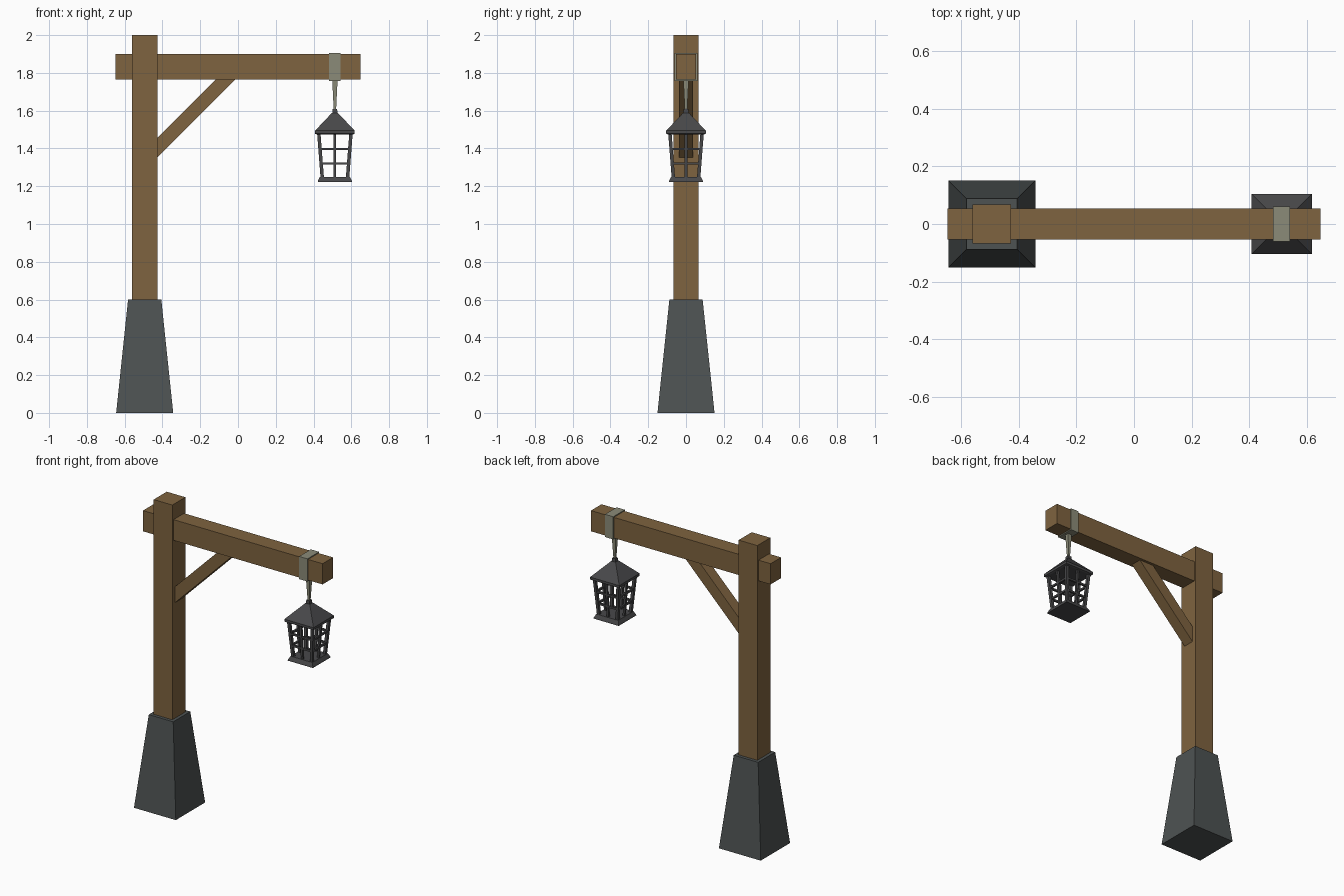
import bpy, bmesh
from mathutils import Vector

if "Cube" in bpy.data.objects:
    bpy.data.objects.remove(bpy.data.objects["Cube"])


def material(name, rgb):
    m = bpy.data.materials.new(name)
    m.diffuse_color = (*rgb, 1)
    m.use_nodes = True
    m.node_tree.nodes["Principled BSDF"].inputs["Base Color"].default_value = m.diffuse_color
    return m


wood = material("wood", (0.21, 0.125, 0.05))
stone = material("stone", (0.075, 0.085, 0.085))
iron = material("dark_iron", (0.065, 0.065, 0.068))
steel = material("pale_steel", (0.26, 0.26, 0.19))


def finish(name, bm, mat):
    bmesh.ops.recalc_face_normals(bm, faces=bm.faces)
    me = bpy.data.meshes.new(name)
    bm.to_mesh(me)
    bm.free()
    me.materials.append(mat)
    ob = bpy.data.objects.new(name, me)
    bpy.context.collection.objects.link(ob)
    return ob


def stack(name, cx, sections, mat):
    """Closed solid from rectangular sections (z, half x, half y)."""
    bm = bmesh.new()
    rings = [[bm.verts.new((cx + sx * hx, sy * hy, z))
              for sx, sy in ((-1, -1), (1, -1), (1, 1), (-1, 1))]
             for z, hx, hy in sections]
    for a, b in zip(rings, rings[1:]):
        for i in range(4):
            j = (i + 1) % 4
            bm.faces.new((a[i], a[j], b[j], b[i]))
    bm.faces.new(rings[0])
    bm.faces.new(rings[-1])
    return finish(name, bm, mat)


def bar(name, start, end, w, mat):
    """Square bar between two points, with axis-aligned cross-section."""
    a, b = Vector(start), Vector(end)
    d = b - a
    k = max(range(3), key=lambda i: abs(d[i]))
    u, v = [Vector([w if i == n else 0 for i in range(3)]) for n in range(3) if n != k]
    bm = bmesh.new()
    r = [[bm.verts.new(p + u * s + v * t) for s, t in ((-1, -1), (1, -1), (1, 1), (-1, 1))]
         for p in (a, b)]
    for i in range(4):
        j = (i + 1) % 4
        bm.faces.new((r[0][i], r[0][j], r[1][j], r[1][i]))
    bm.faces.new(r[0])
    bm.faces.new(r[1])
    return finish(name, bm, mat)


# Post, footing and cross beam
PX, LX = -0.494, 0.513
stack("footing", PX, [(0, 0.151, 0.151), (0.6, 0.088, 0.088)], stone)
stack("post", PX, [(0.59, 0.067, 0.067), (2.0, 0.067, 0.067)], wood)
stack("beam", 0, [(1.765, 0.648, 0.054), (1.9, 0.648, 0.054)], wood)

# Diagonal brace cut flush to the post and the beam
bm = bmesh.new()
face = bm.faces.new([bm.verts.new((x, -0.037, z)) for x, z in
                     ((-0.43, 1.35), (-0.013, 1.767), (-0.117, 1.767), (-0.43, 1.454))])
ext = bmesh.ops.extrude_face_region(bm, geom=[face])["geom"]
bmesh.ops.translate(bm, vec=(0, 0.074, 0),
                    verts=[g for g in ext if isinstance(g, bmesh.types.BMVert)])
finish("brace", bm, wood)

# Strap round the beam and tapered hanger
stack("strap", LX, [(1.758, 0.03, 0.06), (1.906, 0.03, 0.06)], steel)
stack("hanger", LX, [(1.6, 0.006, 0.006), (1.76, 0.014, 0.014)], steel)

# Lantern roof with finial, and lantern floor
stack("lantern_roof", LX, [(1.474, 0.094, 0.094), (1.478, 0.105, 0.105),
                           (1.494, 0.105, 0.105), (1.588, 0.016, 0.016)], iron)
stack("lantern_finial", LX, [(1.58, 0.014, 0.014), (1.608, 0.012, 0.012)], iron)
stack("lantern_floor", LX, [(1.222, 0.091, 0.091), (1.228, 0.09, 0.09),
                            (1.25, 0.079, 0.079)], iron)

# Lantern cage: leaning corner posts, middle bars and two rails per side
ZB, ZT, RB, RT = 1.245, 1.478, 0.067, 0.085


def radius(z):
    return RB + (RT - RB) * (z - ZB) / (ZT - ZB)


for sx, sy in ((-1, -1), (1, -1), (1, 1), (-1, 1)):
    bar("cage_corner", (LX + sx * RB, sy * RB, ZB), (LX + sx * RT, sy * RT, ZT), 0.009, iron)
for dx, dy in ((1, 0), (0, 1), (-1, 0), (0, -1)):
    bar("cage_middle_bar", (LX + dx * RB, dy * RB, ZB), (LX + dx * RT, dy * RT, ZT), 0.007, iron)
    for z in (1.32, 1.397):
        r = radius(z)
        bar("cage_rail", (LX + dx * r - dy * r, dy * r - dx * r, z),
            (LX + dx * r + dy * r, dy * r + dx * r, z), 0.006, iron)
